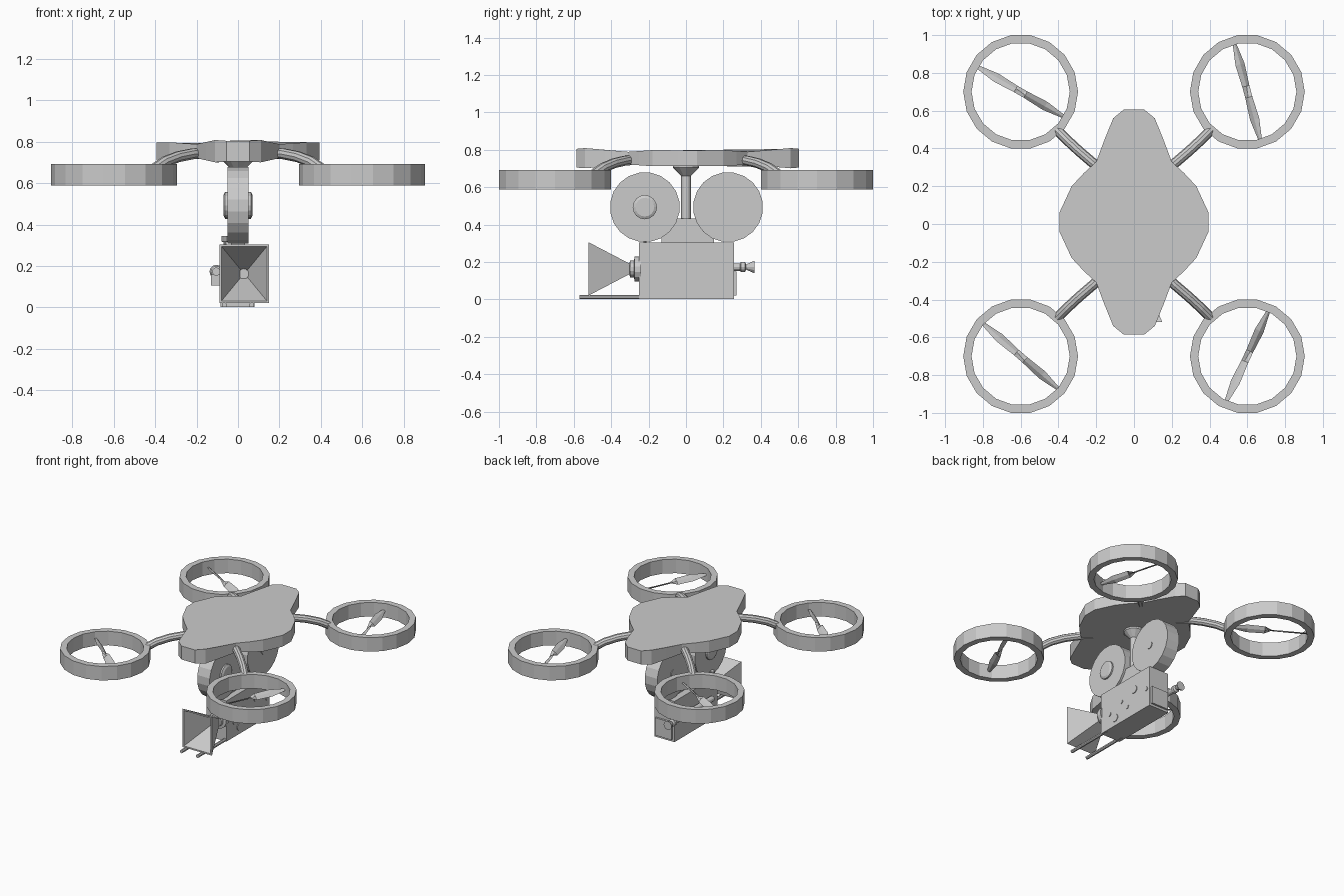
import bpy, bmesh, math
from mathutils import Vector, Matrix

if "Cube" in bpy.data.objects:
    bpy.data.objects.remove(bpy.data.objects["Cube"])


def make(name, verts, faces):
    me = bpy.data.meshes.new(name)
    me.from_pydata([tuple(v) for v in verts], [], faces)
    bm = bmesh.new()
    bm.from_mesh(me)
    bmesh.ops.recalc_face_normals(bm, faces=bm.faces)
    bm.to_mesh(me)
    bm.free()
    ob = bpy.data.objects.new(name, me)
    bpy.context.collection.objects.link(ob)
    return ob


def loft(name, rings, closed=False):
    """Skin a list of equal-size vertex rings; cap the ends or close the loop."""
    n, m = len(rings[0]), len(rings)
    faces = []
    for i in range(m if closed else m - 1):
        a, b = i * n, (i + 1) % m * n
        faces += [(a + j, a + (j + 1) % n, b + (j + 1) % n, b + j) for j in range(n)]
    if not closed:
        faces += [tuple(range(n)), tuple(range((m - 1) * n, m * n))]
    return make(name, [v for r in rings for v in r], faces)


def lathe(name, origin, axis, profile, n=16, closed=False, phase=0.0):
    """Revolve (radius, distance) pairs about a world axis through origin."""
    axes = {'X': (1, 2, 0), 'Y': (2, 0, 1), 'Z': (0, 1, 2)}[axis]
    rings = []
    for r, d in profile:
        ring = []
        for j in range(n):
            a = 2 * math.pi * j / n + phase
            v = Vector(origin)
            v[axes[0]] += r * math.cos(a)
            v[axes[1]] += r * math.sin(a)
            v[axes[2]] += d
            ring.append(v)
        rings.append(ring)
    return loft(name, rings, closed)


def box(name, x0, x1, y0, y1, z0, z1):
    return loft(name, [[(x0, y0, z), (x1, y0, z), (x1, y1, z), (x0, y1, z)] for z in (z0, z1)])


# Drone hull: quarter outline (x, y, half thickness) mirrored into four lobes
quarter = [(.395, .05, .042), (.33, .19, .043), (.265, .26, .038), (.2, .32, .034),
           (.155, .44, .044), (.11, .55, .054), (.055, .595, .05)]
outline = quarter + [(-x, y, t) for x, y, t in reversed(quarter)]
outline += [(-x, -y, t) for x, y, t in outline]
loft("hull", [[(x, y + .01, .755 + s * t) for x, y, t in outline] for s in (-1, 1)])

# Four ducted rotors with curved arms
blade_angles = {(-1, 1): -30, (1, 1): -75, (-1, -1): -41, (1, -1): 65}
for (sx, sy), deg in blade_angles.items():
    c = Vector((.6 * sx, .7 * sy, .64))
    lathe("rotor_duct", c, 'Z', [(.304, -.052), (.304, .052), (.26, .052), (.26, -.052)], 18, True)

    # Twisted propeller blade
    rot = Matrix.Rotation(math.radians(deg), 3, 'Z')
    rings = []
    for t, w, tw in [(-.258, .022, -20), (-.15, .058, -32), (-.03, .05, -40), (.03, .05, 40),
                     (.15, .058, 32), (.258, .022, 20)]:
        tilt = Matrix.Rotation(math.radians(tw), 3, 'X')
        sec = [(w / 2, .0), (0, .005), (-w / 2, 0), (0, -.005)]
        rings.append([c + rot @ (Vector((t, 0, 0)) + tilt @ Vector((0, u, v))) for u, v in sec])
    loft("propeller", rings)

    # Arm tube swept along a drooping path
    path = [Vector((sx * x, sy * y, z)) for x, y, z in
            [(.14, .25, .745), (.22, .325, .742), (.29, .385, .728), (.355, .445, .703), (.41, .50, .665)]]
    side = Vector((-sy * .66, sx * .75, 0)).normalized()
    rings = []
    for i, p in enumerate(path):
        tan = (path[min(i + 1, 4)] - path[max(i - 1, 0)]).normalized()
        up = tan.cross(side).normalized()
        rings.append([p + .027 * (math.cos(a) * side + math.sin(a) * up)
                      for a in [2 * math.pi * k / 10 for k in range(10)]])
    loft("rotor_arm", rings)

# Hanging post with flared collar
lathe("hanger_post", (0, 0, 0), 'Z', [(.026, .40), (.026, .66), (.07, .705), (.07, .73)], 12)

# Film reels with stepped hubs on both sides
lathe("front_reel", (0, -.22, .493), 'X', [(.187, -.051), (.187, .051)], 20, phase=math.pi / 20)
lathe("rear_reel", (0, .225, .493), 'X', [(.187, -.051), (.187, .051)], 20, phase=math.pi / 20)
lathe("front_reel_hub", (0, -.22, .493), 'X',
      [(.05, -.07), (.065, -.062), (.065, .062), (.05, .07)], 16)
lathe("rear_reel_hub", (0, .225, .493), 'X', [(.028, -.056), (.028, .056)], 12)

# Camera body, reel bracket and rear panel
box("camera_body", -.085, .08, -.25, .257, .003, .305)
box("reel_bracket", -.035, .035, -.13, .15, .30, .432)
box("rear_panel", -.07, .065, .25, .271, .02, .15)

# Stepped lens
lathe("lens", (.028, -.25, .162), 'Y',
      [(.066, .01), (.066, -.025), (.045, -.028), (.045, -.05), (.025, -.052), (.025, -.065)], 14)


# Hollow square lens hood: outer skin forward, inner skin back
def square(y, hx, hz):
    return [(.03 + a * hx, y, .163 + b * hz) for a, b in ((-1, -1), (1, -1), (1, 1), (-1, 1))]


loft("lens_hood", [square(-.298, .024, .026), square(-.52, .12, .142),
                   square(-.52, .109, .131), square(-.304, .016, .018)])

# Support rods under the lens
for s in (-1, 1):
    lathe("support_rod", (s * .066, 0, .0125), 'Y', [(.0125, -.57), (.0125, -.2)], 8, phase=math.pi / 8)

# Viewfinder tube along the left side, flared eyepiece and its mount
lathe("viewfinder", (-.105, 0, .173), 'Y',
      [(.02, -.16), (.02, .29), (.027, .293), (.027, .315), (.014, .322), (.033, .365)], 12)
box("viewfinder_mount", -.13, -.08, -.09, .09, .105, .16)

# Small top knob
lathe("top_knob", (-.063, -.22, 0), 'Z', [(.008, .30), (.008, .315), (.017, .318), (.017, .345)], 10)

# Dials on the right side of the camera
for y, z, r in [(-.10, .06, .028), (.10, .193, .028), (-.036, .156, .015), (.026, .092, .015),
                (-.16, .114, .015), (.225, .142, .015)]:
    lathe("side_dial", (.08, y, z), 'X', [(r, -.005), (r, .005)], 12)
